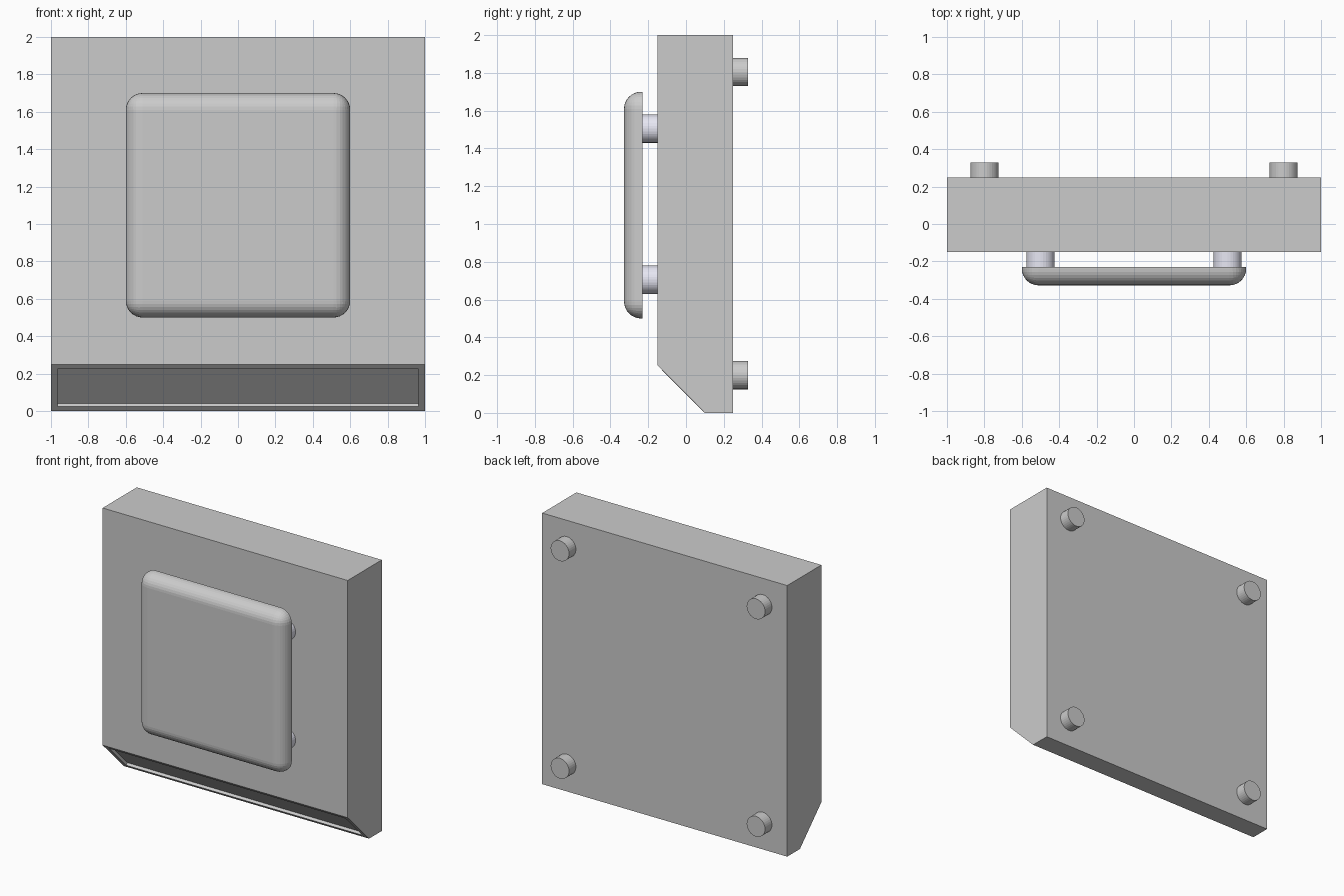
import bpy, bmesh, math
from mathutils import Vector, Matrix

if "Cube" in bpy.data.objects:
    bpy.data.objects.remove(bpy.data.objects["Cube"])

FRONT, BACK = -0.15, 0.248      # body depth
PANEL_BACK, PANEL_FRONT = -0.23, -0.328


def add_object(name, bm):
    bmesh.ops.recalc_face_normals(bm, faces=bm.faces[:])
    mesh = bpy.data.meshes.new(name)
    bm.to_mesh(mesh)
    bm.free()
    obj = bpy.data.objects.new(name, mesh)
    bpy.context.collection.objects.link(obj)
    return obj


def peg(name, x, z, y0, y1, material=None):
    bm = bmesh.new()
    place = Matrix.Translation((x, (y0 + y1) / 2, z)) @ Matrix.Rotation(math.pi / 2, 4, 'X')
    bmesh.ops.create_cone(bm, cap_ends=True, segments=32, radius1=0.075,
                          radius2=0.075, depth=abs(y1 - y0), matrix=place)
    obj = add_object(name, bm)
    if material:
        obj.data.materials.append(material)


# Body: side profile extruded across x, with a recessed panel in the sloped face
bm = bmesh.new()
profile = [(FRONT, 2), (FRONT, 0.25), (0.10, 0), (BACK, 0), (BACK, 2)]
side = bm.faces.new([bm.verts.new((-1, y, z)) for y, z in profile])
ext = bmesh.ops.extrude_face_region(bm, geom=[side])
bmesh.ops.translate(bm, vec=(2, 0, 0),
                    verts=[g for g in ext['geom'] if isinstance(g, bmesh.types.BMVert)])
bmesh.ops.recalc_face_normals(bm, faces=bm.faces[:])
slope = next(f for f in bm.faces if f.normal.y < -0.3 and f.normal.z < -0.3)
inward = -slope.normal.copy()
bmesh.ops.inset_region(bm, faces=[slope], thickness=0.05)
ext = bmesh.ops.extrude_discrete_faces(bm, faces=[slope])
bmesh.ops.translate(bm, vec=inward * 0.02, verts=ext['faces'][0].verts[:])
add_object("body", bm)

# Front panel: slab rounded everywhere except its back rim
bm = bmesh.new()
mid = (PANEL_BACK + PANEL_FRONT) / 2
place = Matrix.Translation((0, mid, 1.1)) @ Matrix.Diagonal((1.2, PANEL_BACK - PANEL_FRONT, 1.2, 1))
bmesh.ops.create_cube(bm, size=1, matrix=place)
edges = [e for e in bm.edges if any(v.co.y < mid for v in e.verts)]
bmesh.ops.bevel(bm, geom=edges, offset=0.09, offset_type='OFFSET', segments=8,
                profile=0.5, affect='EDGES', clamp_overlap=True)
add_object("front_panel", bm)

# Pale standoffs behind the panel and grey feet on the back
pale = bpy.data.materials.new("pale_metal")
pale.diffuse_color = (0.8, 0.8, 0.9, 1)
pale.use_nodes = True
pale.node_tree.nodes["Principled BSDF"].inputs["Base Color"].default_value = pale.diffuse_color
for sx, side_name in ((-1, "left"), (1, "right")):
    for level, z_post, z_foot in (("lower", 0.705, 0.2), ("upper", 1.505, 1.805)):
        peg(f"{level}_{side_name}_standoff", sx * 0.5, z_post, PANEL_BACK, FRONT, pale)
        peg(f"{level}_{side_name}_back_foot", sx * 0.8, z_foot, BACK, 0.328)
